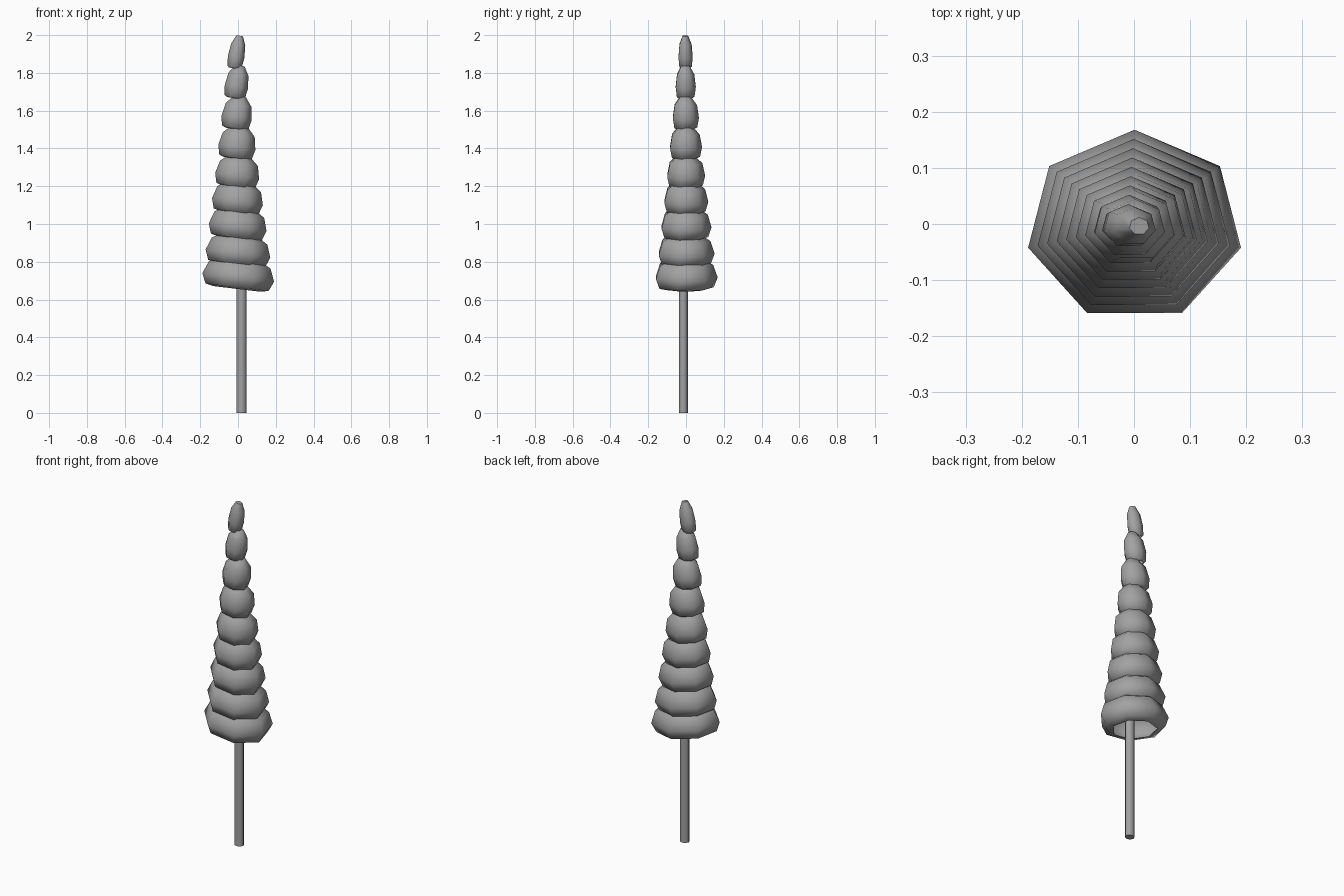
import bpy, bmesh, math
from mathutils import Matrix, Vector

if "Cube" in bpy.data.objects:
    bpy.data.objects.remove(bpy.data.objects["Cube"])

SIDES = 7
# tier profile: (radius fraction, height) from rolled-in underside rim to crown
PROFILE = [(0.64, -0.011), (0.88, -0.002), (1.0, 0.050), (0.86, 0.117), (0.40, 0.164)]

grey = bpy.data.materials.new("dark_grey")
grey.diffuse_color = (0.36, 0.36, 0.36, 1)
grey.use_nodes = True
grey.node_tree.nodes["Principled BSDF"].inputs["Base Color"].default_value = grey.diffuse_color


def finish(bm, name):
    """Turn a bmesh into a smooth-shaded object."""
    bmesh.ops.recalc_face_normals(bm, faces=bm.faces)
    me = bpy.data.meshes.new(name)
    bm.to_mesh(me)
    bm.free()
    me.materials.append(grey)
    ob = bpy.data.objects.new(name, me)
    bpy.context.collection.objects.link(ob)
    bpy.ops.object.select_all(action='DESELECT')
    ob.select_set(True)
    bpy.context.view_layer.objects.active = ob
    bpy.ops.object.shade_smooth_by_angle(angle=math.radians(65))


def tier(name, radius, base_z, cx, tilt):
    """Seven-sided leaning foliage tier, open below, squashed front to back."""
    bm = bmesh.new()
    rings = []
    for f, h in PROFILE:
        ring = []
        for k in range(SIDES):
            a = math.pi / 2 + 2 * math.pi * k / SIDES
            ring.append(bm.verts.new((radius * f * math.cos(a),
                                      radius * 0.877 * f * math.sin(a), h)))
        rings.append(ring)
    for lo, hi in zip(rings, rings[1:]):
        for k in range(SIDES):
            j = (k + 1) % SIDES
            bm.faces.new((lo[k], lo[j], hi[j], hi[k]))
    bm.faces.new(rings[-1])
    pivot = Vector((0, 0, 0.05))
    bm.transform(Matrix.Translation(Vector((cx, -0.004, base_z)) + pivot)
                 @ Matrix.Rotation(tilt, 4, 'Y') @ Matrix.Translation(-pivot))
    finish(bm, name)


# foliage tiers, from the widest at the bottom to the tip
bases = [0.667, 0.793, 0.933, 1.068, 1.205, 1.357, 1.513, 1.676, 1.834]
for i, z in enumerate(bases):
    t = i / 8
    tier(f"foliage_tier_{i + 1}", 0.196 - 0.151 * t, z,
         0.001 - 0.011 * t, 0.12 + 0.05 * t)

# trunk
bm = bmesh.new()
bmesh.ops.create_cone(bm, cap_ends=True, segments=8, radius1=0.027, radius2=0.027, depth=0.72,
                      matrix=Matrix.Translation((0.018, -0.014, 0.36))
                      @ Matrix.Diagonal((1, 0.88, 1, 1)))
finish(bm, "trunk")
